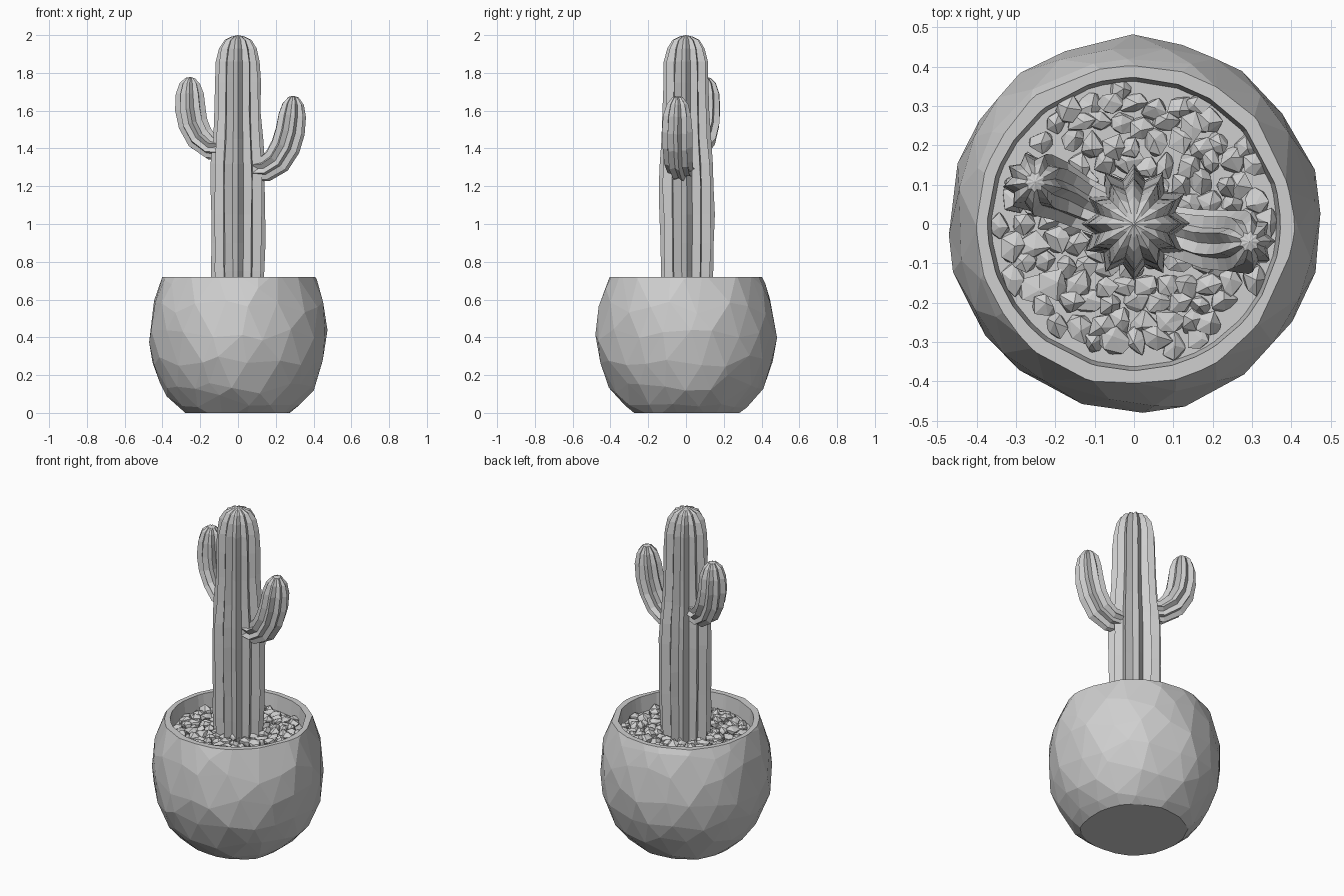
import bpy, bmesh, math, random
from mathutils import Vector

if "Cube" in bpy.data.objects:
    bpy.data.objects.remove(bpy.data.objects["Cube"])

random.seed(7)
grey = bpy.data.materials.new("plain grey")
grey.diffuse_color = (0.62, 0.62, 0.62, 1)
grey.use_nodes = True
grey.node_tree.nodes["Principled BSDF"].inputs["Base Color"].default_value = grey.diffuse_color


def finish(bm, name):
    bmesh.ops.recalc_face_normals(bm, faces=bm.faces[:])
    me = bpy.data.meshes.new(name)
    bm.to_mesh(me)
    bm.free()
    me.materials.append(grey)
    ob = bpy.data.objects.new(name, me)
    bpy.context.collection.objects.link(ob)
    return ob


def jitter(a):
    return Vector([random.uniform(-a, a) for _ in range(3)])


# Pot: faceted ball, cut flat at both ends, with a rim and hollow
bm = bmesh.new()
bmesh.ops.create_icosphere(bm, subdivisions=3, radius=1)
for v in bm.verts:
    d = (v.co + jitter(0.07)).normalized() * random.uniform(0.985, 1.01)
    v.co = (d.x * 0.476, d.y * 0.478, 0.40 + d.z * (0.63 if d.z > 0 else 0.51))
for z, sign in ((0.72, 1), (0.0, -1)):
    bmesh.ops.bisect_plane(bm, geom=bm.verts[:] + bm.edges[:] + bm.faces[:],
                           plane_co=(0, 0, z), plane_no=(0, 0, sign), clear_outer=True)
rims = [e for e in bm.edges if e.is_boundary]
bottom = [e for e in rims if e.verts[0].co.z < 0.1]
top = [e for e in rims if e.verts[0].co.z > 0.6]
bmesh.ops.contextual_create(bm, geom=bottom)
for radius, z in ((0.372, 0.72), (0.362, 0.63)):
    ext = bmesh.ops.extrude_edge_only(bm, edges=top)["geom"]
    top = [g for g in ext if isinstance(g, bmesh.types.BMEdge) and g.is_boundary]
    for v in {v for e in top for v in e.verts}:
        f = radius / math.hypot(v.co.x, v.co.y)
        v.co = (v.co.x * f, v.co.y * f, z)
bmesh.ops.contextual_create(bm, geom=top)
finish(bm, "pot")

# Gravel: jittered stones on a staggered grid
bm = bmesh.new()
step = 0.056
for row in range(-7, 8):
    for col in range(-7, 8):
        x = (col + 0.5 * (row % 2)) * step + random.uniform(-0.012, 0.012)
        y = row * step * 0.9 + random.uniform(-0.012, 0.012)
        if not 0.10 < math.hypot(x, y) < 0.345:
            continue
        c = Vector((x, y, 0.635 + random.uniform(-0.008, 0.012)))
        s = Vector((random.uniform(0.028, 0.042), random.uniform(0.028, 0.042),
                    random.uniform(0.022, 0.034)))
        for v in bmesh.ops.create_icosphere(bm, subdivisions=1, radius=1)["verts"]:
            v.co = c + (v.co + jitter(0.25)) * s
            r = math.hypot(v.co.x, v.co.y)
            if r > 0.362:
                v.co.x *= 0.362 / r
                v.co.y *= 0.362 / r
finish(bm, "gravel")


# Ribbed stem: star section swept along x, y, z, radius points
def ribbed_stem(name, path, ribs, depth, side, rough):
    bm = bmesh.new()
    side = Vector(side).normalized()
    pts = [Vector(p[:3]) for p in path]
    rings = []
    for i, p in enumerate(pts):
        t = (pts[min(i + 1, len(pts) - 1)] - pts[max(i - 1, 0)]).normalized()
        s = (side - t * side.dot(t)).normalized()
        u = t.cross(s)
        ring = []
        for k in range(ribs * 2):
            a = math.pi * k / ribs
            r = path[i][3] * (depth if k % 2 else 1 + random.uniform(-rough, rough))
            ring.append(bm.verts.new(p + (s * math.cos(a) + u * math.sin(a)) * r))
        rings.append(ring)
    n = ribs * 2
    for a, b in zip(rings, rings[1:]):
        for k in range(n):
            bm.faces.new((a[k], a[(k + 1) % n], b[(k + 1) % n], b[k]))
    bm.faces.new(rings[0])
    tip = bm.verts.new(pts[-1] + (pts[-1] - pts[-2]).normalized() * path[-1][3] * 0.25)
    for k in range(n):
        bm.faces.new((rings[-1][k], rings[-1][(k + 1) % n], tip))
    return finish(bm, name)


# Trunk
trunk = [(0, 0.005, 0.60, 0.135), (0, 0.005, 0.75, 0.140), (0, 0.005, 0.90, 0.143),
         (0, 0.005, 1.05, 0.145), (0, 0.004, 1.20, 0.145), (0, 0.002, 1.32, 0.142),
         (0, 0, 1.45, 0.130), (0, 0, 1.60, 0.122), (0, 0, 1.75, 0.120),
         (0, 0, 1.86, 0.116), (0, 0, 1.93, 0.100), (0, 0, 1.975, 0.072),
         (0, 0, 1.992, 0.035)]
ribbed_stem("cactus_trunk", trunk, 12, 0.76, (0, 1, 0), 0.03)

# Arms
left = [(-0.06, 0.02, 1.40, 0.060), (-0.14, 0.055, 1.405, 0.068), (-0.20, 0.085, 1.455, 0.077),
        (-0.238, 0.10, 1.53, 0.081), (-0.252, 0.105, 1.61, 0.081),
        (-0.255, 0.107, 1.69, 0.074), (-0.254, 0.107, 1.745, 0.054), (-0.252, 0.107, 1.772, 0.026)]
ribbed_stem("cactus_left_arm", left, 9, 0.74, (0.38, 0.92, 0), 0.03)
right = [(0.06, -0.01, 1.29, 0.060), (0.145, -0.03, 1.295, 0.070), (0.205, -0.043, 1.335, 0.077),
         (0.25, -0.047, 1.41, 0.080), (0.274, -0.047, 1.49, 0.080),
         (0.286, -0.046, 1.575, 0.075), (0.291, -0.045, 1.635, 0.058), (0.293, -0.045, 1.672, 0.027)]
ribbed_stem("cactus_right_arm", right, 9, 0.74, (0.14, 0.99, 0), 0.03)
